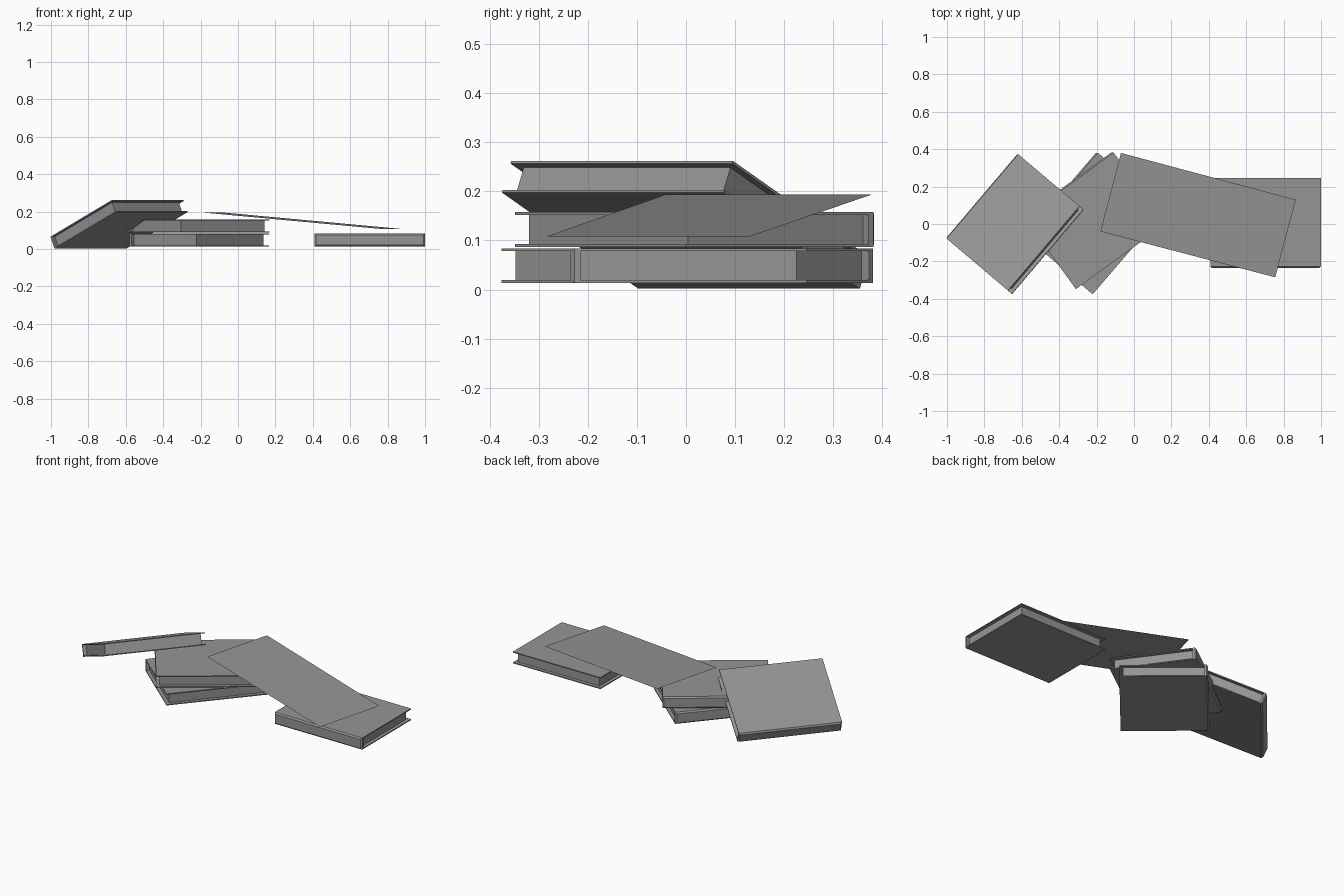
import bpy, bmesh
from math import radians
from mathutils import Matrix, Vector

if "Cube" in bpy.data.objects:
    bpy.data.objects.remove(bpy.data.objects["Cube"])

# One plain grey for everything
grey = bpy.data.materials.new("plain_grey")
grey.use_nodes = True
colour = (0.3, 0.3, 0.3, 1)
grey.diffuse_color = colour
grey.node_tree.nodes["Principled BSDF"].inputs["Base Color"].default_value = colour

LENGTH, WIDTH, HEIGHT = 0.592, 0.48, 0.071
BOARD, SPINE, RECESS, CHAMFER = 0.006, 0.02, 0.02, 0.008


def finish(name, bm, matrix):
    mesh = bpy.data.meshes.new(name)
    bm.to_mesh(mesh)
    bm.free()
    mesh.materials.append(grey)
    obj = bpy.data.objects.new(name, mesh)
    obj.matrix_world = matrix
    bpy.context.collection.objects.link(obj)


def box(name, low, high, matrix, chamfer=0):
    low, high = Vector(low), Vector(high)
    size = Matrix.Diagonal(high - low)
    bm = bmesh.new()
    bmesh.ops.create_cube(bm, size=1)
    for v in bm.verts:
        v.co = (low + high) / 2 + size @ v.co
    if chamfer:
        # Chamfer the border of the outward (+y) face
        rim = [e for e in bm.edges if all(v.co.y > high.y - 1e-5 for v in e.verts)]
        bmesh.ops.bevel(bm, geom=rim, offset=chamfer, segments=1, affect='EDGES')
    finish(name, bm, matrix)


def book(name, place, turn, tilt=0):
    """Book lying on its back board, spine towards local +y."""
    m = (Matrix.Translation(place) @ Matrix.Rotation(radians(turn), 4, 'Z')
         @ Matrix.Rotation(radians(-tilt), 4, 'X'))
    x, y = LENGTH / 2, WIDTH / 2
    hinge = y - SPINE
    box(name + "_back_board", (-x, -y, 0), (x, hinge, BOARD), m)
    box(name + "_front_board", (-x, -y, HEIGHT - BOARD), (x, hinge, HEIGHT), m)
    box(name + "_spine", (-x, hinge, 0), (x, y, HEIGHT), m, CHAMFER)
    box(name + "_pages", (RECESS - x, RECESS - y, BOARD),
        (x - RECESS, hinge, HEIGHT - BOARD), m)


book("lower_book", (-0.21, 0.005, 0.013), 49.3)
book("upper_book", (-0.212, 0.02, 0.087), 36)
book("leaning_book", (-0.627, -0.008, 0.098), 49.7, 24.5)
book("separate_book", (0.704, 0.005, 0.013), 180)

# Loose sheet sloping from the stack to the separate book
bm = bmesh.new()
corners = [(-0.18, -0.04, 0.194), (0.755, -0.285, 0.108),
           (0.865, 0.13, 0.108), (-0.07, 0.38, 0.194)]
bm.faces.new([bm.verts.new(c) for c in corners])
finish("loose_sheet", bm, Matrix())
